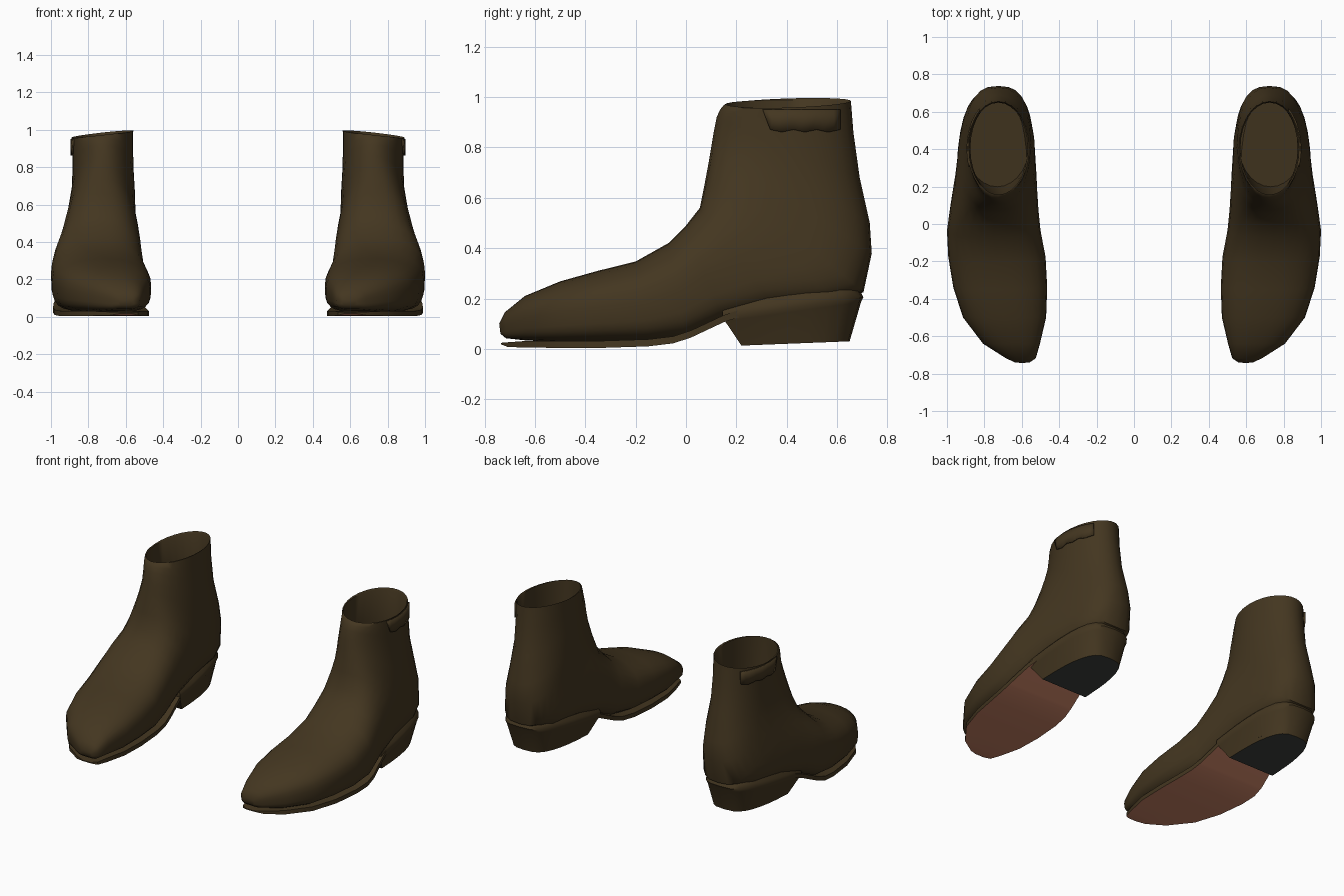
import bpy, bmesh, math

if "Cube" in bpy.data.objects:
    bpy.data.objects.remove(bpy.data.objects["Cube"])


def material(name, color):
    mat = bpy.data.materials.new(name)
    mat.use_nodes = True
    mat.diffuse_color = (*color, 1)
    mat.node_tree.nodes["Principled BSDF"].inputs["Base Color"].default_value = (*color, 1)
    return mat


LEATHER = material("dark brown leather", (0.057, 0.037, 0.0145))
SOLE = material("reddish sole", (0.56, 0.215, 0.125))
RUBBER = material("dark grey rubber", (0.044, 0.05, 0.044))
SEGMENTS = 28

# Upper: sections that swing from upright at the toe to level at the cuff
# (top y, top z, bottom y, bottom z, centre x, half width)
SECTIONS = [
    (-.742, .10, -.737, .06, .597, .04),
    (-.72, .145, -.715, .042, .605, .08),
    (-.64, .21, -.64, .034, .655, .152),
    (-.50, .268, -.50, .026, .692, .222),
    (-.35, .31, -.33, .024, .715, .251),
    (-.20, .347, -.15, .026, .733, .26),
    (-.07, .42, 0, .042, .75, .25),
    (0, .49, .15, .112, .747, .236),
    (.055, .56, .35, .165, .738, .219),
    (.075, .66, .60, .19, .733, .202),
    (.09, .74, .705, .225, .73, .187),
    (.10, .80, .738, .38, .725, .176),
    (.11, .86, .73, .50, .72, .168),
    (.122, .92, .69, .68, .722, .163),
    (.135, .95, .665, .86, .724, .163),
    (.15, .968, .655, .985, .725, .165),
]


def power(value, exponent):
    return math.copysign(abs(value) ** exponent, value)


def section_points(index):
    ty, tz, by, bz, cx, hw = SECTIONS[index]
    foot = min(1, max(0, (13 - index) / 4))
    points = []
    for k in range(SEGMENTS):
        a = math.tau * k / SEGMENTS
        c, s = math.cos(a), math.sin(a)
        e = 1 - foot * (0.16 if c > 0 else 0.48)
        c, s = power(c, e), power(s, e)
        x = cx + hw * s
        z = (tz + bz) / 2 + (tz - bz) / 2 * c
        if index == len(SECTIONS) - 1:
            z -= 0.11 * (x - cx)
        points.append((x, (ty + by) / 2 + (ty - by) / 2 * c, z))
    return points


def ellipse(cx, cy, z, hw, hl, tilt=0):
    angles = [math.tau * k / SEGMENTS for k in range(SEGMENTS)]
    return [(cx + hw * math.sin(a), cy - hl * math.cos(a), z - tilt * hw * math.sin(a))
            for a in angles]


def loft(rings, closed=True):
    """Join rings of equal length; returns mesh and the two end caps."""
    bm = bmesh.new()
    rows = [[bm.verts.new(p) for p in ring] for ring in rings]
    n = len(rows[0])
    for a, b in zip(rows, rows[1:]):
        for k in range(n if closed else n - 1):
            j = (k + 1) % n
            bm.faces.new((a[k], a[j], b[j], b[k]))
    caps = [bm.faces.new(rows[0]), bm.faces.new(rows[-1])] if closed else []
    return bm, caps


def finish(bm, name, side, mats, angle=50):
    for v in bm.verts:
        v.co.x *= side
    bmesh.ops.recalc_face_normals(bm, faces=bm.faces)
    mesh = bpy.data.meshes.new(name)
    bm.to_mesh(mesh)
    bm.free()
    for mat in mats:
        mesh.materials.append(mat)
    obj = bpy.data.objects.new(name, mesh)
    bpy.context.collection.objects.link(obj)
    bpy.ops.object.select_all(action="DESELECT")
    obj.select_set(True)
    bpy.context.view_layer.objects.active = obj
    bpy.ops.object.shade_smooth_by_angle(angle=math.radians(angle))
    return obj


def make_upper(side, label):
    rings = [section_points(i) for i in range(len(SECTIONS))]
    # Hollow shaft going down into the heel, with a grey floor
    rings += [ellipse(.725, .403, .972, .157, .246, .11),
              ellipse(.722, .405, .70, .153, .25),
              ellipse(.73, .425, .25, .172, .235),
              ellipse(.735, .435, .045, .162, .205)]
    bm, caps = loft(rings)
    caps[1].material_index = 1
    finish(bm, label + "_boot_upper", side, [LEATHER, RUBBER])


def make_sole(side, label):
    # Stations along the sole: y, underside z, centre x, half width, thickness
    stations = [(-.735, .018, .60, .03, .006), (-.71, .008, .61, .075, .018),
                (-.64, .005, .652, .138, .026), (-.50, .004, .69, .208, .028),
                (-.33, .004, .715, .238, .028), (-.15, .01, .733, .248, .028),
                (-.05, .022, .743, .246, .028), (.02, .045, .747, .238, .028),
                (.15, .106, .745, .215, .028), (.24, .135, .74, .20, .028)]
    rings = [[(cx - hw, y, z), (cx + hw, y, z),
              (cx + hw, y, z + thick), (cx - hw, y, z + thick)]
             for y, z, cx, hw, thick in stations]
    bm, caps = loft(rings)
    bmesh.ops.recalc_face_normals(bm, faces=bm.faces)
    for f in bm.faces:
        f.material_index = 1 if f.normal.z < -0.5 else 0
    finish(bm, label + "_boot_sole", side, [LEATHER, SOLE], 30)


def heel_outline(front, back, hw, cx, z_front, z_back):
    """Flat across the front, rounded at the back."""
    points = []
    steps = 16
    for k in range(steps + 1):
        a = math.pi * k / steps
        t = power(math.sin(a), 0.8)
        points.append((cx - hw * power(math.cos(a), 0.6),
                       front + (back - front) * t,
                       z_front + (z_back - z_front) * t))
    return points


def make_heel(side, label):
    rings = [heel_outline(.22, .65, .168, .735, .013, .03),
             heel_outline(.155, .695, .205, .738, .11, .185),
             heel_outline(.145, .705, .213, .738, .125, .205),
             heel_outline(.145, .69, .209, .738, .155, .235),
             heel_outline(.17, .66, .17, .738, .20, .27)]
    bm, caps = loft(rings)
    caps[0].material_index = 1
    finish(bm, label + "_boot_heel", side, [LEATHER, RUBBER], 45)


def make_tab(side, label):
    # Folded pull tab with a scalloped lower edge, on the outer side of the cuff
    columns = 12
    rows = []
    for level in (0, .5, 1):
        row = []
        for k in range(columns + 1):
            u = k / columns
            y = .335 + .275 * u - .03 * level * (1 - u)
            low = .866 + .005 * math.cos(u * math.tau * 3)
            x = .725 + .162 * math.sqrt(1 - ((y - .402) / .264) ** 2) + .003
            row.append((x, y, low + (.951 - low) * level))
        rows.append(row)
    bm, caps = loft(rows, closed=False)
    tab = finish(bm, label + "_pull_tab", side, [LEATHER])
    solid = tab.modifiers.new("thickness", "SOLIDIFY")
    solid.thickness = 0.01
    solid.offset = 0


for side, label in ((1, "left"), (-1, "right")):
    make_upper(side, label)
    make_sole(side, label)
    make_heel(side, label)
    make_tab(side, label)
